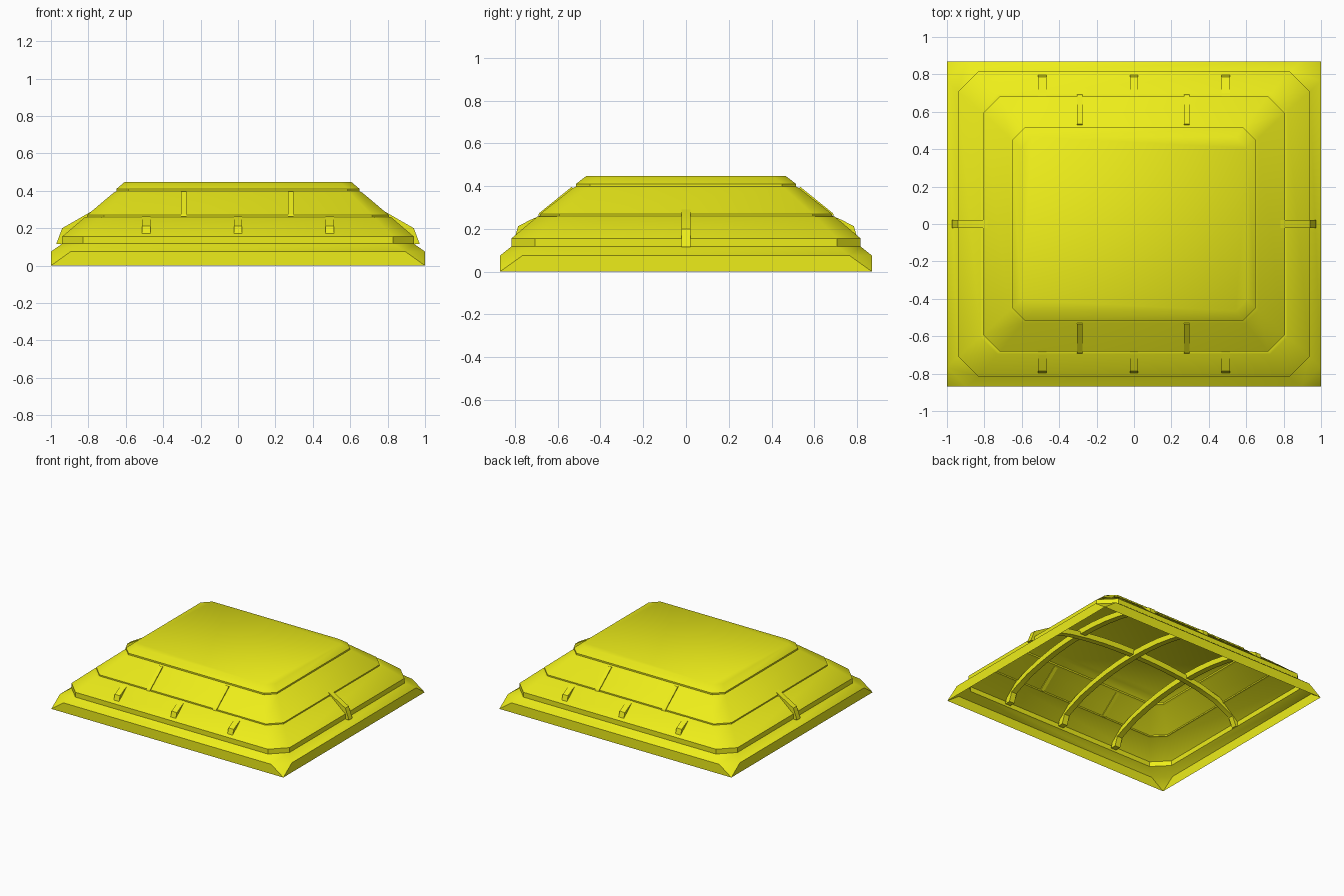
import bpy, bmesh, math

if "Cube" in bpy.data.objects:
    bpy.data.objects.remove(bpy.data.objects["Cube"])

yellow = bpy.data.materials.new("yellow")
yellow.diffuse_color = (0.85, 0.85, 0.01, 1)
yellow.use_nodes = True
yellow.node_tree.nodes["Principled BSDF"].inputs["Base Color"].default_value = yellow.diffuse_color


def finish(name, bm, smooth=False):
    bmesh.ops.recalc_face_normals(bm, faces=bm.faces)
    me = bpy.data.meshes.new(name)
    bm.to_mesh(me)
    bm.free()
    ob = bpy.data.objects.new(name, me)
    bpy.context.collection.objects.link(ob)
    me.materials.append(yellow)
    if smooth:
        bpy.ops.object.select_all(action='DESELECT')
        ob.select_set(True)
        bpy.context.view_layer.objects.active = ob
        bpy.ops.object.shade_smooth_by_angle(angle=math.radians(32))
    return ob


def octagon(hx, hy, c, z):
    return [(hx, -hy + c, z), (hx, hy - c, z), (hx - c, hy, z), (-hx + c, hy, z),
            (-hx, hy - c, z), (-hx, -hy + c, z), (-hx + c, -hy, z), (hx - c, -hy, z)]


# Thin open-bottomed stepped shell: half x, half y, corner cut, height
rings = [(1.0, 0.87, 0, 0), (1.0, 0.87, 0.105, 0.075), (0.94, 0.817, 0.11, 0.117),
         (0.94, 0.817, 0.11, 0.155), (0.82, 0.695, 0.09, 0.258), (0.807, 0.682, 0.09, 0.260),
         (0.807, 0.682, 0.09, 0.270), (0.665, 0.53, 0.07, 0.390), (0.650, 0.515, 0.065, 0.398),
         (0.650, 0.515, 0.065, 0.410), (0.605, 0.465, 0.06, 0.448)]
bm = bmesh.new()
loops = [[bm.verts.new(p) for p in octagon(*r)] for r in rings]
for a, b in zip(loops, loops[1:]):
    for i in range(8):
        j = (i + 1) % 8
        bm.faces.new((a[i], a[j], b[j], b[i]))
bm.faces.new(loops[-1])
bmesh.ops.remove_doubles(bm, verts=bm.verts, dist=0.0001)
shell = finish("roof_shell", bm, True)
# the open shell must face outwards
if max(shell.data.polygons, key=lambda f: f.center.z).normal.z < 0:
    shell.data.flip_normals()


def extrude_profile(name, pts, width, along_x, offset=0, smooth=False):
    """Closed (u, z) profile given thickness across its plane."""
    bm = bmesh.new()
    sides = []
    for s in (-width / 2, width / 2):
        sides.append([bm.verts.new((u, offset + s, z) if along_x else (offset + s, u, z))
                      for u, z in pts])
    a, b = sides
    n = len(pts)
    for i in range(n):
        j = (i + 1) % n
        bm.faces.new((a[i], a[j], b[j], b[i]))
    for side in sides:
        bm.faces.new(side)
    return finish(name, bm, smooth)


def arch(half, depth):
    """Mirrors the outer half line, then thickens it inwards."""
    outer = half + [(-u, z) for u, z in reversed(half[:-1])]
    top = half[-1][1]
    end = half[0]
    inner = [(u * (1 - depth / end[0]), end[1] + (z - end[1]) * (1 - depth / (top - end[1])))
             for u, z in outer]
    return outer + inner[::-1]


# Raised strips dividing the front and back panels
for side in (-1, 1):
    for x in (-0.29, 0.282):
        prof = [(side * y, z) for y, z in
                [(0.678, 0.262), (0.692, 0.262), (0.686, 0.274), (0.535, 0.396), (0.525, 0.388)]]
        extrude_profile("panel_strip", prof, 0.03, False, x)

# Curved inner ribs whose shoulders poke through the shell
cross = [(0.81, 0.13), (0.785, 0.212), (0.732, 0.24), (0.60, 0.297),
         (0.45, 0.335), (0.30, 0.362), (0.15, 0.377), (0, 0.382)]
for x in (-0.49, 0, 0.49):
    extrude_profile("cross_rib", arch(cross, 0.045), 0.045, False, x, True)
long_rib = [(0.972, 0.115), (0.94, 0.2), (0.78, 0.292), (0.62, 0.338),
            (0.46, 0.365), (0.30, 0.383), (0.15, 0.392), (0, 0.395)]
extrude_profile("long_rib", arch(long_rib, 0.045), 0.042, True, 0, True)
